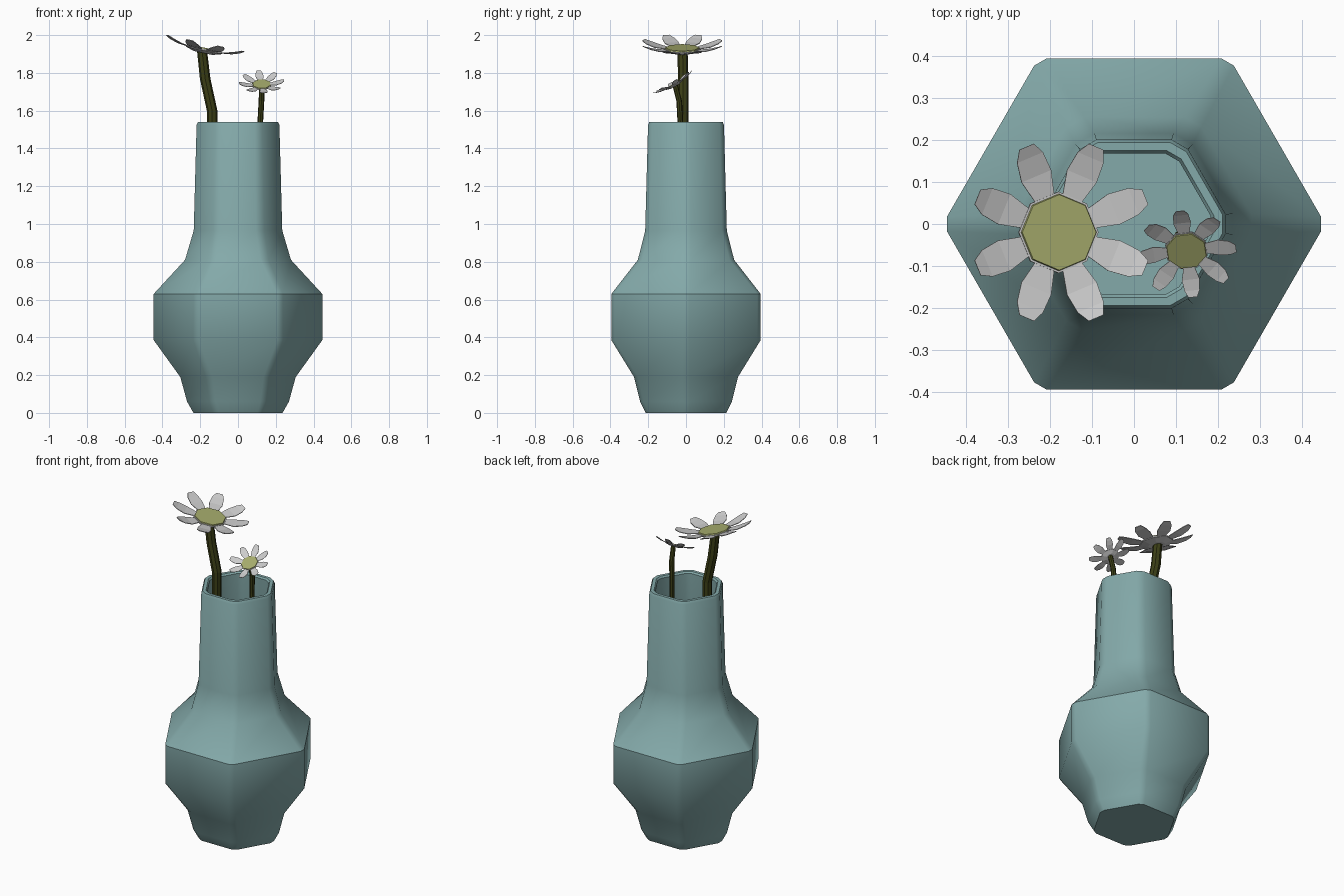
import bpy, bmesh
from math import sin, cos, pi, radians, sqrt
from mathutils import Matrix, Vector

if "Cube" in bpy.data.objects:
    bpy.data.objects.remove(bpy.data.objects["Cube"])


def material(name, rgb):
    m = bpy.data.materials.new(name)
    m.diffuse_color = (*rgb, 1)
    m.use_nodes = True
    m.node_tree.nodes["Principled BSDF"].inputs["Base Color"].default_value = m.diffuse_color
    return m


GLAZE = material("glaze", (0.23, 0.40, 0.40))
PETAL = material("petal_white", (0.75, 0.75, 0.75))
POLLEN = material("pollen", (0.38, 0.41, 0.15))
GREEN = material("stem_green", (0.045, 0.05, 0.008))


def finish(name, bm, mat, matrix=None, smooth=None):
    bmesh.ops.recalc_face_normals(bm, faces=bm.faces)
    if matrix:
        bm.transform(matrix)
    me = bpy.data.meshes.new(name)
    bm.to_mesh(me)
    bm.free()
    me.materials.append(mat)
    ob = bpy.data.objects.new(name, me)
    bpy.context.collection.objects.link(ob)
    if smooth:
        bpy.ops.object.select_all(action='DESELECT')
        ob.select_set(True)
        bpy.context.view_layer.objects.active = ob
        bpy.ops.object.shade_smooth_by_angle(angle=radians(smooth))
    return ob


def loft(rings):
    """Skin a list of equal-length point rings and cap both ends."""
    bm = bmesh.new()
    vs = [[bm.verts.new(p) for p in ring] for ring in rings]
    n = len(vs[0])
    for a, b in zip(vs, vs[1:]):
        for i in range(n):
            j = (i + 1) % n
            bm.faces.new((a[i], a[j], b[j], b[i]))
    bm.faces.new(vs[0])
    bm.faces.new(vs[-1])
    return bm


def circle(r, z, n=8):
    return [(r * cos(2 * pi * i / n), r * sin(2 * pi * i / n), z) for i in range(n)]


def hex_ring(apothem, z, cut):
    """Hexagon pointing along x with its six corners cut off."""
    R = apothem * 2 / sqrt(3)
    pts = []
    for k in range(6):
        a = k * pi / 3
        for s in (-1, 1):
            x, y = R - cut / 2, s * cut * sqrt(3) / 2
            pts.append((x * cos(a) - y * sin(a), x * sin(a) + y * cos(a), z))
    return pts


# vase: outer wall, rim, then inner wall down to the floor
outer = [(.213, 0, .02), (.243, .06, .022), (.275, .19, .024), (.395, .385, .02),
         (.395, .63, .02), (.255, .81, .028), (.216, .965, .03), (.201, 1.525, .026),
         (.194, 1.54, .025)]
inner = [(.175, 1.54, .023), (.168, 1.53, .022), (.182, .95, .022), (.222, .79, .02),
         (.362, .62, .018), (.362, .395, .018), (.245, .21, .018), (.205, .04, .016)]
finish("vase", loft([hex_ring(*p) for p in outer + inner]), GLAZE, smooth=32)


def stem(name, path, r):
    """Eight-sided tube following the path points."""
    finish(name, loft([[(x + c[0], y + c[1], z) for c in circle(r * s, 0)]
                       for x, y, z, s in path]), GREEN)


def petals(name, matrix):
    """Eight thin petals with bent tips, one modelled and spun around."""
    bm = bmesh.new()
    profile = [(.084, .024, 0), (.145, .039, .008), (.193, .034, .022), (.221, .019, .034)]
    t = .004
    for k in range(8):
        rot = Matrix.Rotation(pi / 8 + k * pi / 4, 3, 'Z')
        rows = [[bm.verts.new(rot @ Vector(p)) for p in
                 ((r, -w, h), (r, w, h), (r, w, h - t), (r, -w, h - t))]
                for r, w, h in profile]
        for a, b in zip(rows, rows[1:]):
            for i in range(4):
                j = (i + 1) % 4
                bm.faces.new((a[i], a[j], b[j], b[i]))
        bm.faces.new(rows[0])
        bm.faces.new(rows[-1])
    finish(name, bm, PETAL, matrix)


def flower(prefix, centre, axis, tilt, spin, size):
    m = (Matrix.Translation(centre) @ Matrix.Rotation(radians(tilt), 4, axis)
         @ Matrix.Rotation(radians(spin), 4, 'Z') @ Matrix.Scale(size, 4))
    petals(prefix + "_petals", m)
    # pale collar under the petals, and the flower's flat eye
    finish(prefix + "_collar", loft([circle(.05, -.02), circle(.097, -.006),
                                     circle(.097, .003)]), PETAL, m)
    finish(prefix + "_eye", loft([circle(.093, 0), circle(.09, .009)]), POLLEN, m)


# tall flower leaning left
stem("tall_stem", [(-.137, -.015, .05, 1), (-.137, -.015, 1.6, 1),
                   (-.174, -.015, 1.77, 1), (-.19, -.018, 1.915, .95)], .028)
flower("tall_flower", (-.18, -.02, 1.925), 'Y', 12, 0, 1)

# short flower facing forward
stem("short_stem", [(.11, -.03, .05, 1), (.118, -.03, 1.54, 1),
                    (.124, -.036, 1.65, 1), (.127, -.058, 1.738, .95)], .015)
flower("short_flower", (.125, -.063, 1.738), 'X', 30, -15, .54)
